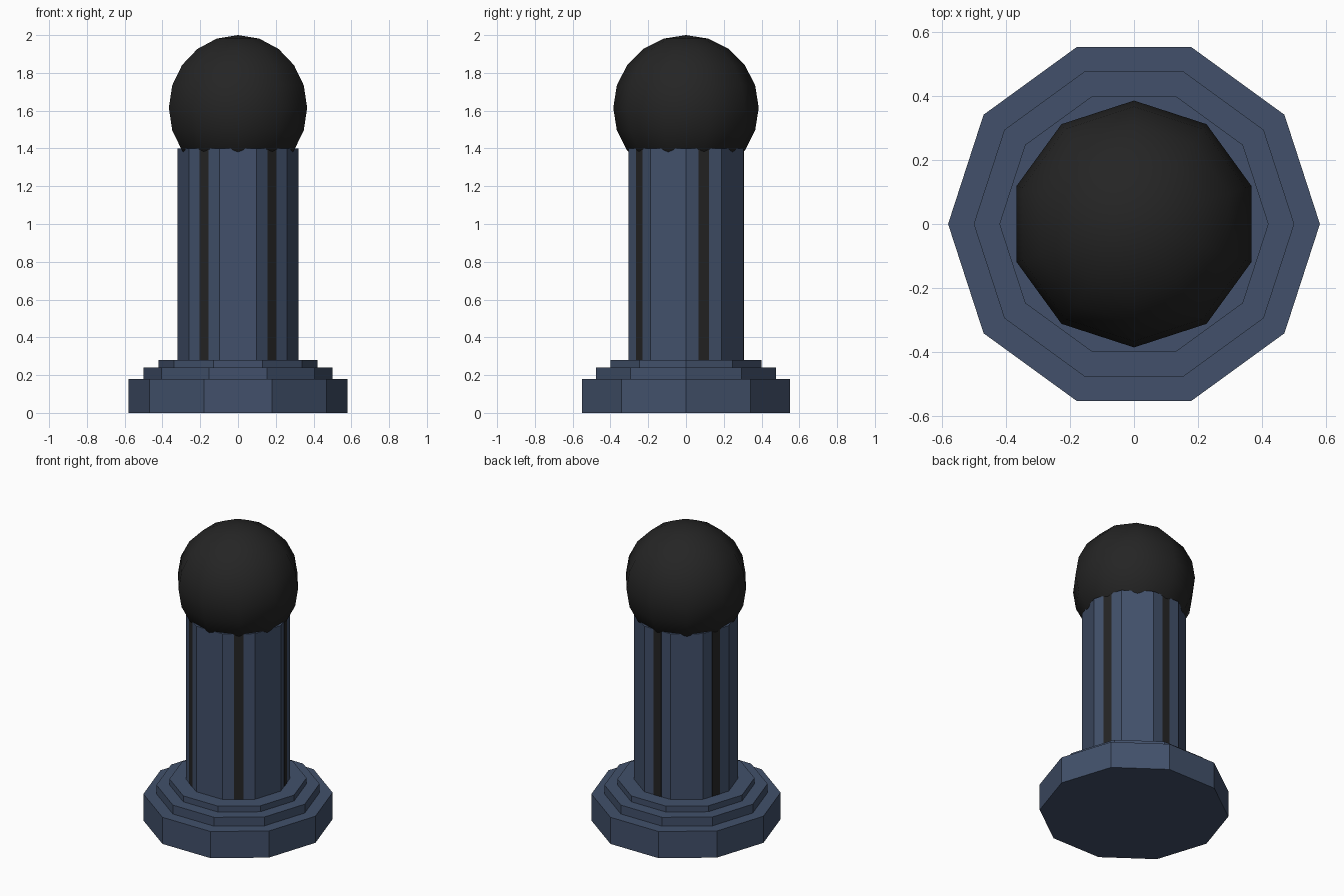
import bpy, math

if "Cube" in bpy.data.objects:
    bpy.data.objects.remove(bpy.data.objects["Cube"])

def material(name, rgb):
    m = bpy.data.materials.new(name)
    m.diffuse_color = (*rgb, 1)
    m.use_nodes = True
    m.node_tree.nodes["Principled BSDF"].inputs["Base Color"].default_value = m.diffuse_color
    return m

blue = material("slate blue", (0.054, 0.081, 0.145))
black = material("soft black", (0.018, 0.018, 0.018))
SIDES = 10

def prism(name, radius, z0, z1):
    """Ten-sided prism with a corner on +x."""
    bpy.ops.mesh.primitive_cylinder_add(
        vertices=SIDES, radius=radius, depth=z1 - z0,
        location=(0, 0, (z0 + z1) / 2), rotation=(0, 0, math.pi / 2))
    ob = bpy.context.object
    ob.name = name
    ob.data.materials.append(blue)
    return ob

# Stepped base and column
prism("base_lower", 0.58, 0.0, 0.18)
prism("base_middle", 0.50, 0.18, 0.24)
prism("base_upper", 0.42, 0.24, 0.28)
prism("column", 0.32, 0.28, 1.40)

# Dark stripes on every second column face
apothem = 0.32 * math.cos(math.pi / SIDES)
for i in range(5):
    a = math.radians(18 + 72 * i)
    r = apothem - 0.0005
    bpy.ops.mesh.primitive_cube_add(
        size=1, location=(r * math.cos(a), r * math.sin(a), 0.84),
        rotation=(0, 0, a), scale=(0.005, 0.058, 1.12))
    ob = bpy.context.object
    ob.name = f"column_stripe_{i + 1}"
    ob.data.materials.append(black)

# Ball on top, smooth shaded with a low-poly outline
bpy.ops.mesh.primitive_uv_sphere_add(
    segments=SIDES, ring_count=10, radius=0.385, location=(0, 0, 1.615))
ball = bpy.context.object
ball.name = "ball"
ball.data.materials.append(black)
bpy.ops.object.shade_smooth()
